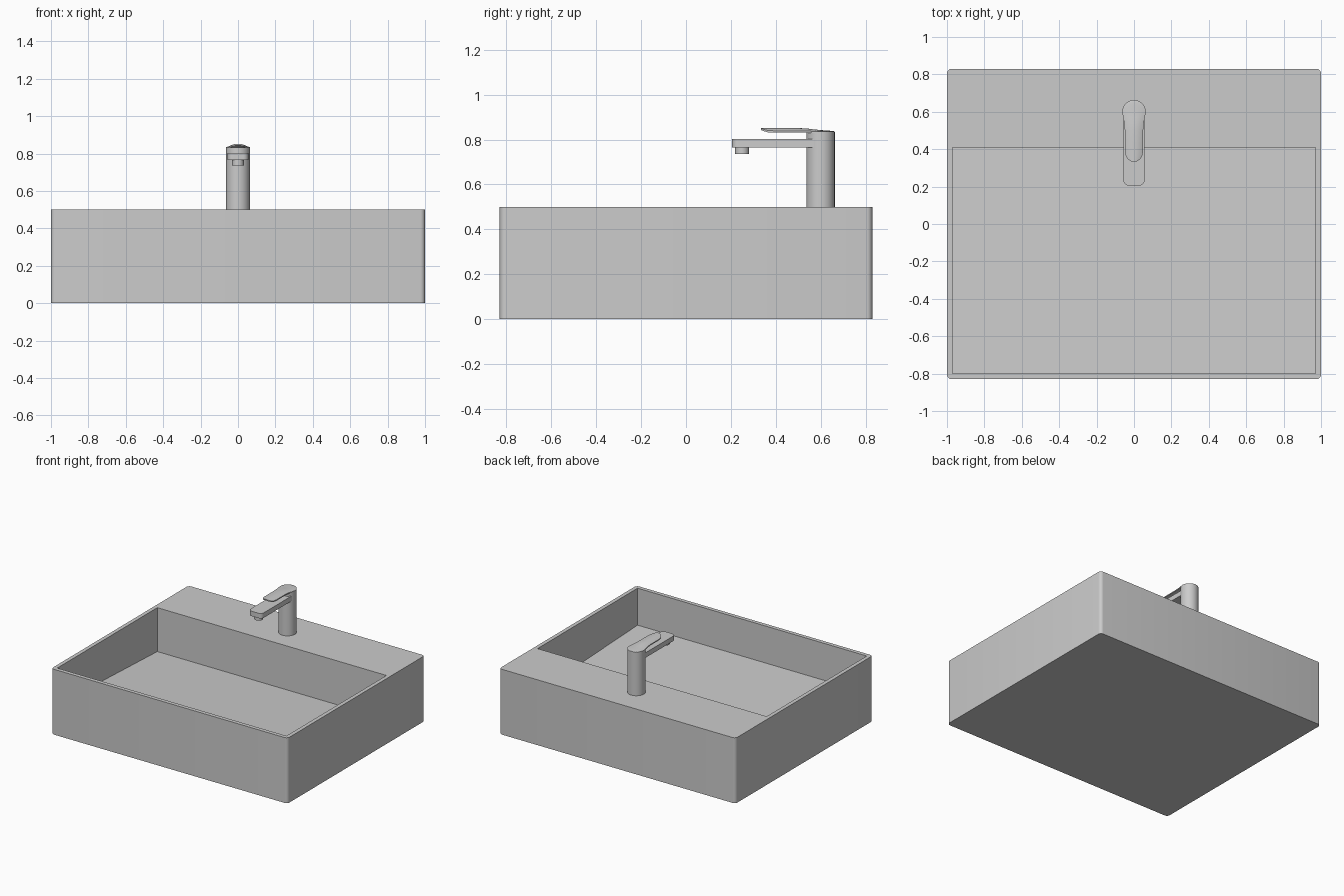
import bpy, bmesh, math

if "Cube" in bpy.data.objects:
    bpy.data.objects.remove(bpy.data.objects["Cube"])


def finish(name, bm, smooth=True):
    bmesh.ops.recalc_face_normals(bm, faces=bm.faces)
    mesh = bpy.data.meshes.new(name)
    bm.to_mesh(mesh)
    bm.free()
    obj = bpy.data.objects.new(name, mesh)
    bpy.context.collection.objects.link(obj)
    bpy.ops.object.select_all(action='DESELECT')
    obj.select_set(True)
    bpy.context.view_layer.objects.active = obj
    if smooth:
        bpy.ops.object.shade_smooth_by_angle(angle=math.radians(35))
    return obj


def box(name, lo, hi, radius=0.0, pick=None, segments=5):
    """Box between two corners; pick(edge) selects vertical edges to round."""
    bm = bmesh.new()
    bmesh.ops.create_cube(bm, size=1)
    for v in bm.verts:
        v.co = [(lo[i] + hi[i]) / 2 + v.co[i] * (hi[i] - lo[i]) for i in range(3)]
    if radius:
        edges = [e for e in bm.edges
                 if abs(e.verts[0].co.z - e.verts[1].co.z) > 1e-4
                 and (pick is None or pick(e))]
        bmesh.ops.bevel(bm, geom=edges, offset=radius, segments=segments,
                        profile=0.5, affect='EDGES')
    return finish(name, bm)


def cylinder(name, x, y, z0, z1, r, sides=48):
    bm = bmesh.new()
    bmesh.ops.create_cone(bm, cap_ends=True, segments=sides, radius1=r,
                          radius2=r, depth=z1 - z0)
    bmesh.ops.translate(bm, verts=bm.verts, vec=(x, y, (z0 + z1) / 2))
    return finish(name, bm)


# Basin block with small rounded corners
basin = box("basin", (-1, -0.83, 0), (1, 0.83, 0.5), 0.025)

# Bowl recess, floor falling gently towards the back
bm = bmesh.new()
profile = [(-0.80, 0.217), (0.41, 0.164), (0.41, 0.6), (-0.80, 0.6)]
face = bm.faces.new([bm.verts.new((-0.97, y, z)) for y, z in profile])
ext = bmesh.ops.extrude_face_region(bm, geom=[face])
bmesh.ops.translate(bm, vec=(1.94, 0, 0),
                    verts=[g for g in ext["geom"] if isinstance(g, bmesh.types.BMVert)])
cutter = finish("bowl_cutter", bm, smooth=False)
cutter.hide_render = True
cutter.hide_set(True)
bpy.context.view_layer.objects.active = basin
cut = basin.modifiers.new("bowl", 'BOOLEAN')
cut.operation = 'DIFFERENCE'
cut.solver = 'EXACT'
cut.object = cutter
bpy.ops.object.modifier_apply(modifier=cut.name)
bpy.data.objects.remove(cutter)

# Tap column, spout and nozzle
CY, R = 0.60, 0.063
cylinder("tap_body", 0, CY, 0.5, 0.833, R)
box("tap_spout", (-0.056, 0.205, 0.765), (0.056, CY, 0.803), 0.028,
    pick=lambda e: e.verts[0].co.y < 0.3)
cylinder("tap_nozzle", 0, 0.25, 0.735, 0.77, 0.031, 32)

# Tap lever: arched plate lofted along y, rising off the column
stations = []  # (y, half width, edge height, centre height)
for i in range(7):
    a = math.radians(84 - 14 * i)
    stations.append((CY + R * math.sin(a), R * math.cos(a), 0.835, 0.836 + 0.001 * i))
stations += [(0.57, 0.058, 0.836, 0.845), (0.54, 0.052, 0.838, 0.849),
             (0.50, 0.049, 0.839, 0.851), (0.44, 0.049, 0.839, 0.852),
             (0.39, 0.049, 0.839, 0.852), (0.365, 0.044, 0.840, 0.852),
             (0.347, 0.033, 0.845, 0.852), (0.335, 0.015, 0.850, 0.852)]
bm = bmesh.new()
N = 10
grid = []
for y, w, ze, zc in stations:
    ts = [2 * j / N - 1 for j in range(N + 1)]
    grid.append([bm.verts.new((w * t, y, zc + (ze - zc) * t * t)) for t in ts])
for a, b in zip(grid, grid[1:]):
    for j in range(N):
        bm.faces.new((a[j], a[j + 1], b[j + 1], b[j]))
down = bmesh.ops.extrude_face_region(bm, geom=bm.faces[:], use_keep_orig=True)
bmesh.ops.translate(bm, vec=(0, 0, -0.008),
                    verts=[g for g in down["geom"] if isinstance(g, bmesh.types.BMVert)])
finish("tap_lever", bm)
